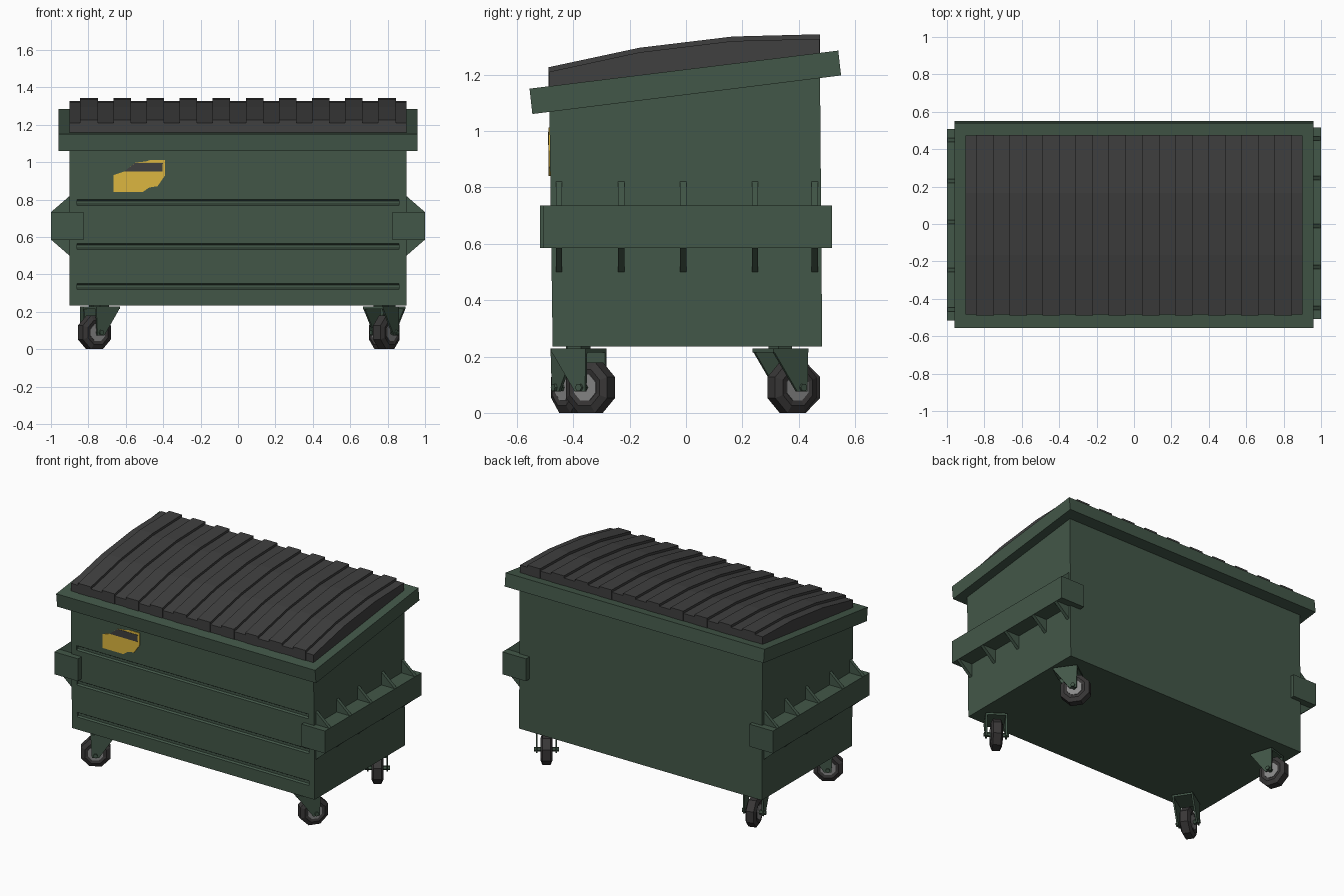
import bpy, bmesh, math
from mathutils import Matrix, Vector

if "Cube" in bpy.data.objects:
    bpy.data.objects.remove(bpy.data.objects["Cube"])


def mat(name, r, g, b):
    m = bpy.data.materials.new(name)
    m.diffuse_color = (r, g, b, 1)
    m.use_nodes = True
    m.node_tree.nodes["Principled BSDF"].inputs["Base Color"].default_value = m.diffuse_color
    return m


GREEN = mat("green_paint", 0.055, 0.095, 0.065)
DARK = mat("dark_plastic", 0.05, 0.05, 0.05)
RUBBER = mat("rubber", 0.04, 0.038, 0.038)
YELLOW = mat("yellow_label", 0.72, 0.47, 0.05)
STEEL = mat("steel", 0.25, 0.25, 0.25)


def add_prism(bm, pts, a, b, axis):
    """Extrude a 2D outline from a to b along the given axis."""
    def place(p, t):
        return {"x": (t, p[0], p[1]), "y": (p[0], t, p[1]), "z": (p[0], p[1], t)}[axis]
    lo = [bm.verts.new(place(p, a)) for p in pts]
    hi = [bm.verts.new(place(p, b)) for p in pts]
    n = len(pts)
    bm.faces.new(lo)
    bm.faces.new(hi[::-1])
    for i in range(n):
        j = (i + 1) % n
        bm.faces.new((lo[i], hi[i], hi[j], lo[j]))


def add_lathe(bm, profile, sides):
    """Closed solid around x from (x, radius) points."""
    rings = []
    for x, r in profile:
        rings.append([bm.verts.new((x, r * math.sin((k + .5) * math.tau / sides),
                                    r * math.cos((k + .5) * math.tau / sides)))
                      for k in range(sides)])
    for p, q in zip(rings, rings[1:]):
        for k in range(sides):
            j = (k + 1) % sides
            bm.faces.new((p[k], p[j], q[j], q[k]))
    bm.faces.new(rings[0])
    bm.faces.new(rings[-1])


def finish(name, bm, material, matrix=None):
    bmesh.ops.recalc_face_normals(bm, faces=bm.faces)
    me = bpy.data.meshes.new(name)
    bm.to_mesh(me)
    bm.free()
    ob = bpy.data.objects.new(name, me)
    bpy.context.collection.objects.link(ob)
    if material:
        me.materials.append(material)
    if matrix:
        ob.matrix_world = matrix
    return ob


def prism(name, pts, a, b, axis, material, matrix=None):
    bm = bmesh.new()
    add_prism(bm, pts, a, b, axis)
    return finish(name, bm, material, matrix)


def front_y(z):
    return -0.473 - 0.012 * (z - 0.235) / 0.885


# Bin body with three pressed grooves across the front
body = prism("bin_body", [(-0.473, 0.235), (0.483, 0.235), (0.475, 1.24), (-0.485, 1.11)],
             -0.9, 0.9, "x", GREEN)
bm = bmesh.new()
for z in (0.785, 0.55, 0.335):
    y = front_y(z)
    add_prism(bm, [(y - .02, z + .028), (y + .012, z + .008), (y + .012, z - .008), (y - .02, z - .028)],
              -0.86, 0.86, "x")
cutter = finish("groove_cutter", bm, None)
cutter.hide_render = True
cutter.hide_viewport = True
cutter.display_type = "WIRE"
mod = body.modifiers.new("grooves", "BOOLEAN")
mod.operation = "DIFFERENCE"
mod.solver = "EXACT"
mod.object = cutter

# Sloped rim collar
prism("top_rim", [(-0.555, 1.15), (-0.545, 1.06), (0.55, 1.197), (0.54, 1.285)],
      -0.96, 0.96, "x", GREEN)

# Arched lid with ten raised ribs
arch = [(-0.485, 1.21), (-0.165, 1.279), (0.165, 1.319), (0.473, 1.327)]
prism("lid", [(-0.485, 1.13), *arch, (0.473, 1.25)], -0.9, 0.9, "x", DARK)
bm = bmesh.new()
rib = [(y * 1.006, z + 0.016) for y, z in arch]
rib = [(rib[0][0], 1.13), *rib, (rib[-1][0], 1.25)]
for i in range(10):
    c = (i - 4.5) * 0.177
    add_prism(bm, rib, c - 0.047, c + 0.047, "x")
finish("lid_ribs", bm, DARK)

# Side lifting pockets with gussets; the left one is the right one turned half round
for side, turn in (("right", 0), ("left", math.pi)):
    rot = Matrix.Rotation(turn, 4, "Z")
    prism(side + "_lift_pocket", [(0.825, 0.585), (1, 0.585), (1, 0.735), (0.825, 0.735)],
          -0.507, 0.517, "y", GREEN, rot)
    bm = bmesh.new()
    for y in (-0.45, -0.23, -0.01, 0.245, 0.457):
        for z0, z1 in ((0.735, 0.82), (0.585, 0.5)):
            add_prism(bm, [(0.89, z0), (0.998, z0), (0.9, z1), (0.89, z1)], y - .011, y + .011, "y")
    finish(side + "_gussets", bm, GREEN, rot)

# Front label: yellow backing with a dark upper patch
tilt = Matrix.Translation((0, front_y(0.925), 0))
prism("label", [(-.665, .84), (-.665, .932), (-.61, .95), (-.55, .998), (-.49, 1.005), (-.47, 1.012),
                (-.39, 1.012), (-.39, .93), (-.43, .872), (-.475, .865), (-.51, .84)],
      -0.005, 0.004, "y", YELLOW, tilt)
prism("label_patch", [(-.61, .95), (-.405, .95), (-.402, .997), (-.55, .997)],
      -0.007, 0.0, "y", DARK, tilt)


# Swivelling casters: local axle along x, wheel trails along +y
def caster(name, px, py, angle, trail):
    m = Matrix.Translation((px, py, 0)) @ Matrix.Rotation(math.radians(angle), 4, "Z")
    hub = m @ Matrix.Translation((0, trail, 0.09))
    bm = bmesh.new()
    add_prism(bm, [(-.065, -.075), (.065, -.075), (.065, .075), (-.065, .075)], 0.215, 0.228, "z")
    add_prism(bm, [(-.03, -.03), (.03, -.03), (.03, .03), (-.03, .03)], 0.22, 0.24, "z")
    s = 1 if trail > 0 else -1
    leg = [(-.075 * s, .22), (.075 * s, .22), (trail + .022 * s, .075), (trail - .022 * s, .075)]
    for x in (-0.06, 0.06):
        add_prism(bm, leg, x - .005, x + .005, "x")
    finish(name + "_fork", bm, GREEN, m)
    bm = bmesh.new()
    add_lathe(bm, [(-.03, .045), (-.036, .07), (-.024, .097), (.024, .097), (.036, .07), (.03, .045)], 8)
    finish(name + "_tyre", bm, RUBBER, hub)
    bm = bmesh.new()
    add_lathe(bm, [(-.035, .05), (.035, .05)], 8)
    finish(name + "_hub", bm, STEEL, hub)
    bm = bmesh.new()
    add_lathe(bm, [(-.075, .014), (.075, .014)], 6)
    finish(name + "_axle", bm, GREEN, hub)


caster("front_right_caster", 0.765, -0.38, -35, 0.05)
caster("front_left_caster", -0.73, -0.385, -57, -0.045)
caster("back_right_caster", 0.80, 0.335, 35, 0.05)
caster("back_left_caster", -0.76, 0.335, 17, 0.05)
